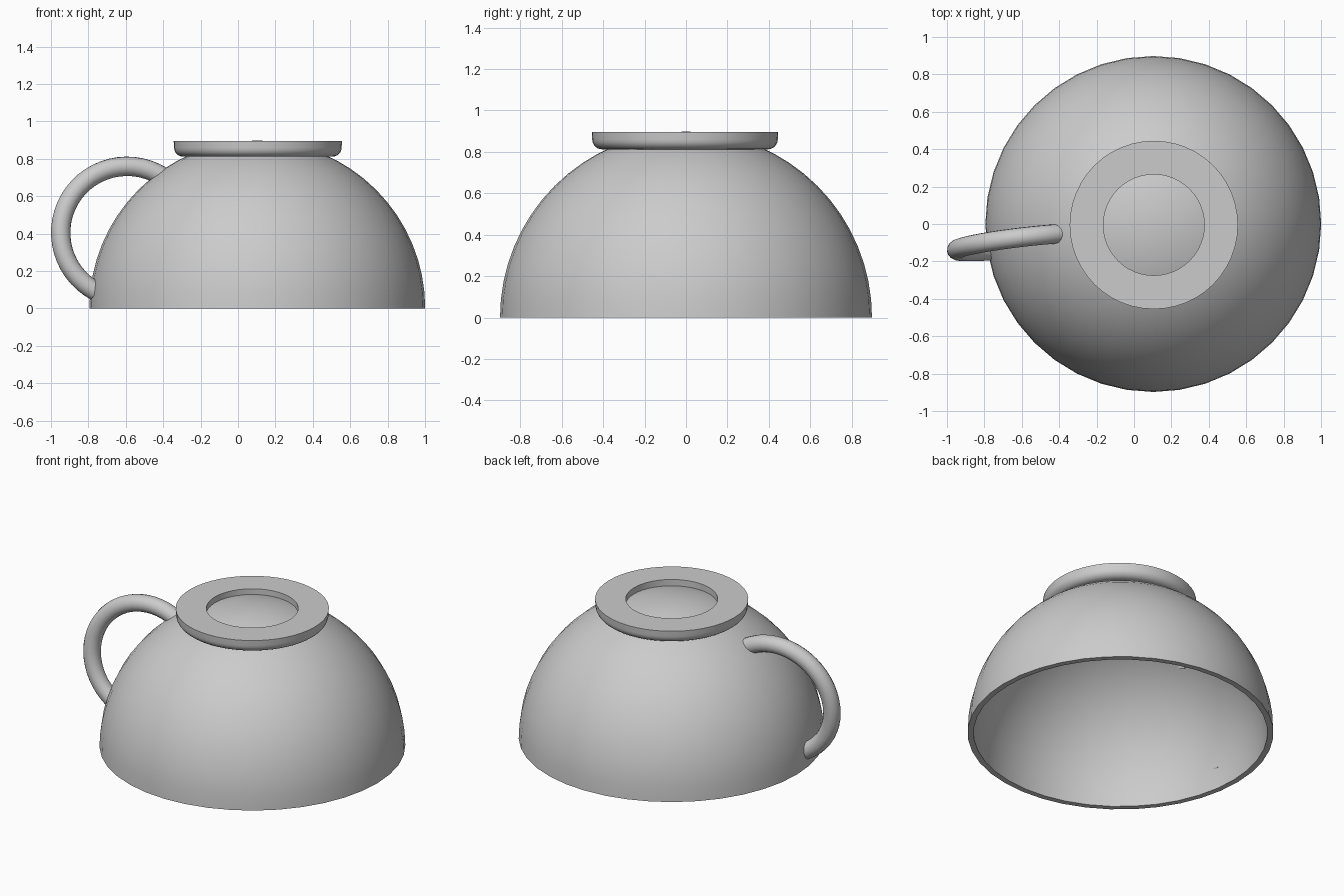
import bpy, bmesh, math
from mathutils import Vector, Matrix

cube = bpy.data.objects.get("Cube")
if cube:
    bpy.data.objects.remove(cube, do_unlink=True)

grey = bpy.data.materials.new("grey_ceramic")
grey.use_nodes = True
grey.diffuse_color = (0.6, 0.6, 0.6, 1)
grey.node_tree.nodes["Principled BSDF"].inputs["Base Color"].default_value = (0.6, 0.6, 0.6, 1)

CENTRE = Vector((0.103, 0, 0))
OUTER, INNER = 0.898, 0.863


def finish(name, bm, location=(0, 0, 0)):
    bmesh.ops.remove_doubles(bm, verts=bm.verts, dist=0.0005)
    bmesh.ops.recalc_face_normals(bm, faces=bm.faces)
    mesh = bpy.data.meshes.new(name)
    bm.to_mesh(mesh)
    bm.free()
    mesh.materials.append(grey)
    ob = bpy.data.objects.new(name, mesh)
    ob.location = location
    bpy.context.collection.objects.link(ob)
    bpy.ops.object.select_all(action="DESELECT")
    ob.select_set(True)
    bpy.context.view_layer.objects.active = ob
    bpy.ops.object.shade_smooth_by_angle(angle=math.radians(35))
    return ob


def lathe(name, profile, location, steps, closed=True):
    """Spin an (r, z) profile around the vertical axis."""
    bm = bmesh.new()
    verts = [bm.verts.new((r, 0, z)) for r, z in profile]
    loop = verts + verts[:1] if closed else verts
    edges = [bm.edges.new(pair) for pair in zip(loop, loop[1:])]
    bmesh.ops.spin(bm, geom=verts + edges, cent=(0, 0, 0), axis=(0, 0, 1),
                   angle=math.tau, steps=steps, use_duplicate=False)
    return finish(name, bm, location)


def arc(radius, n, start, end):
    angles = [math.radians(start + (end - start) * i / n) for i in range(n + 1)]
    return [(radius * math.cos(a), radius * math.sin(a)) for a in angles]


# Upturned bowl: outer and inner hemispheres joined by a flat rim
lathe("bowl", arc(INNER, 16, 90, 0) + arc(OUTER, 16, 0, 90), CENTRE, 40, closed=False)

# Foot ring with a rounded flank and a recess showing the bowl
flank = [(0.40 + r, 0.86 + z) for r, z in arc(0.048, 6, -90, 0)]
lathe("foot_ring", [(0.27, 0.84), (0.36, 0.812)] + flank + [(0.45, 0.895), (0.27, 0.895)],
      CENTRE + Vector((0.003, -0.005, 0)), 48)

# Handle: round tube swept along an arc in a slightly tilted plane
bm = bmesh.new()
SIDES, TUBE = 16, 0.052
path = [Vector((x - 0.593, -0.061 + 0.116 * (x - 0.593) + 0.079 * (z + 0.405), z + 0.405))
        for x, z in arc(0.355, 28, 58, 242)]
plane_normal = (path[14] - path[0]).cross(path[-1] - path[0]).normalized()
rings = []
for i, p in enumerate(path):
    tangent = (path[min(i + 1, len(path) - 1)] - path[max(i - 1, 0)]).normalized()
    side = tangent.cross(plane_normal)
    rings.append([bm.verts.new(p + TUBE * (math.cos(a) * side + math.sin(a) * plane_normal))
                  for a in (math.tau * k / SIDES for k in range(SIDES))])
for a, b in zip(rings, rings[1:]):
    for k in range(SIDES):
        j = (k + 1) % SIDES
        bm.faces.new((a[k], a[j], b[j], b[k]))
bm.faces.new(rings[0])
bm.faces.new(rings[-1])
finish("handle", bm)
